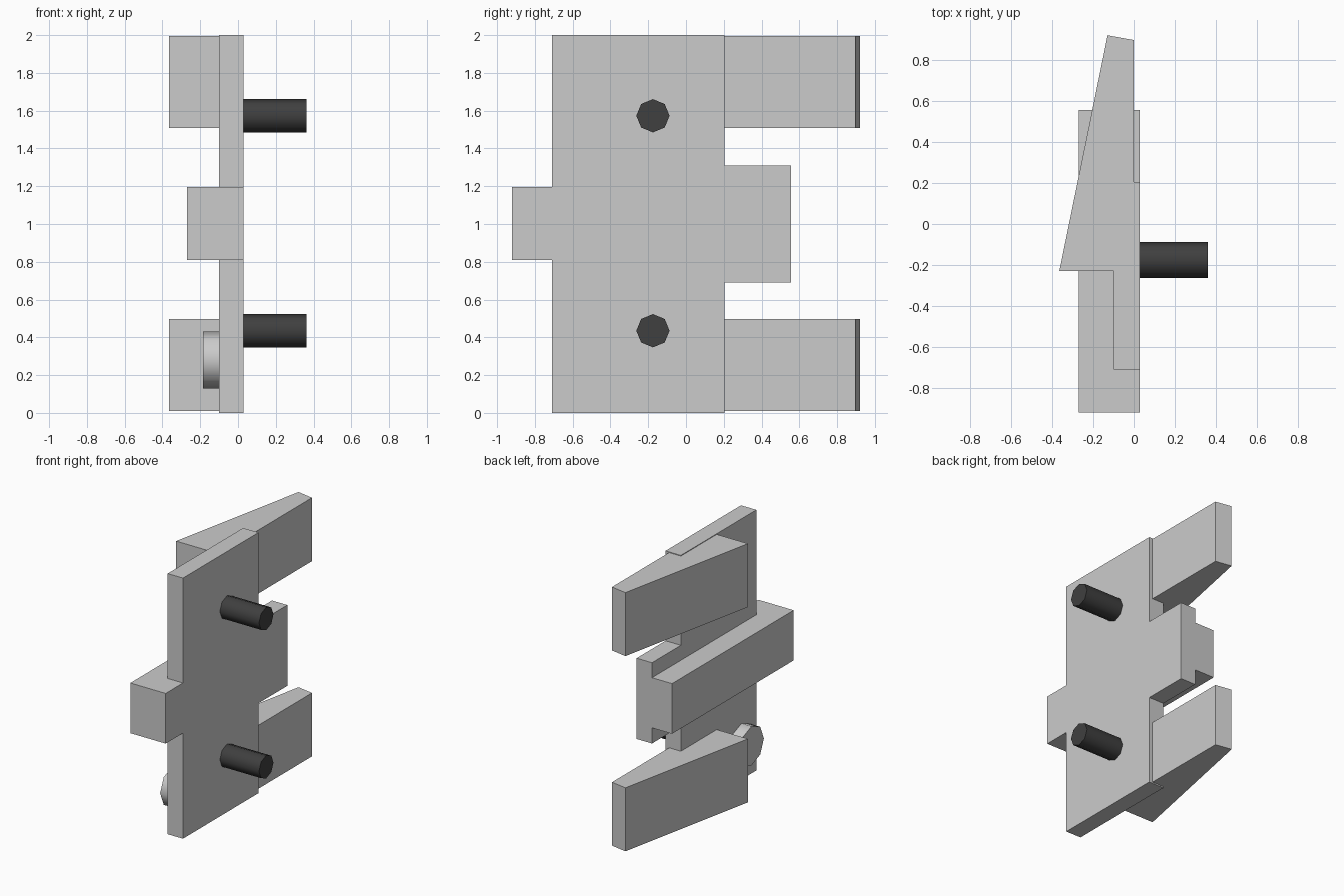
import bpy, bmesh, math
from mathutils import Vector

if "Cube" in bpy.data.objects:
    bpy.data.objects.remove(bpy.data.objects["Cube"])


def extrude(name, points, offset):
    """Solid prism made from a flat outline pushed along an offset."""
    bm = bmesh.new()
    face = bm.faces.new([bm.verts.new(p) for p in points])
    ext = bmesh.ops.extrude_face_region(bm, geom=[face])
    moved = [g for g in ext["geom"] if isinstance(g, bmesh.types.BMVert)]
    bmesh.ops.translate(bm, vec=Vector(offset), verts=moved)
    bmesh.ops.recalc_face_normals(bm, faces=bm.faces)
    mesh = bpy.data.meshes.new(name)
    bm.to_mesh(mesh)
    bm.free()
    obj = bpy.data.objects.new(name, mesh)
    bpy.context.collection.objects.link(obj)
    return obj


def disc_x(name, x0, x1, y, z, r):
    """Eight-sided cylinder lying along x, smooth around its side."""
    bpy.ops.mesh.primitive_cylinder_add(
        vertices=8, radius=r, depth=x1 - x0,
        location=((x0 + x1) / 2, y, z), rotation=(0, math.pi / 2, 0))
    obj = bpy.context.object
    obj.name = name
    bpy.ops.object.shade_smooth_by_angle(angle=math.radians(50))
    return obj


dark = bpy.data.materials.new("dark_metal")
dark.diffuse_color = (0.05, 0.05, 0.05, 1)
dark.use_nodes = True
dark.node_tree.nodes["Principled BSDF"].inputs["Base Color"].default_value = dark.diffuse_color

# Plate with a narrow front tab and a wider rear tab
outline = [(-0.71, 0), (0.205, 0), (0.205, 0.69), (0.555, 0.69),
           (0.555, 1.31), (0.205, 1.31), (0.205, 2), (-0.71, 2),
           (-0.71, 1.195), (-0.92, 1.195), (-0.92, 0.81), (-0.71, 0.81)]
extrude("plate", [(-0.10, y, z) for y, z in outline], (0.13, 0, 0))

# Sliding bar along the back of the plate
bar = [(-0.92, 0.81), (0.555, 0.81), (0.555, 1.195), (-0.92, 1.195)]
extrude("bar", [(-0.27, y, z) for y, z in bar], (0.17, 0, 0))

# Tapered wedges at top and bottom
wedge = [(-0.365, -0.23), (0, -0.23), (0, 0.897), (-0.13, 0.92)]
for name, z in (("lower_wedge", 0.01), ("upper_wedge", 1.508)):
    extrude(name, [(x, y, z) for x, y in wedge], (0, 0, 0.487))

# Dark mounting pegs
for name, z in (("lower_peg", 0.435), ("upper_peg", 1.573)):
    disc_x(name, 0.02, 0.362, -0.175, z, 0.088).data.materials.append(dark)

# Round knob on the back
disc_x("knob", -0.185, -0.09, -0.53, 0.28, 0.15)
